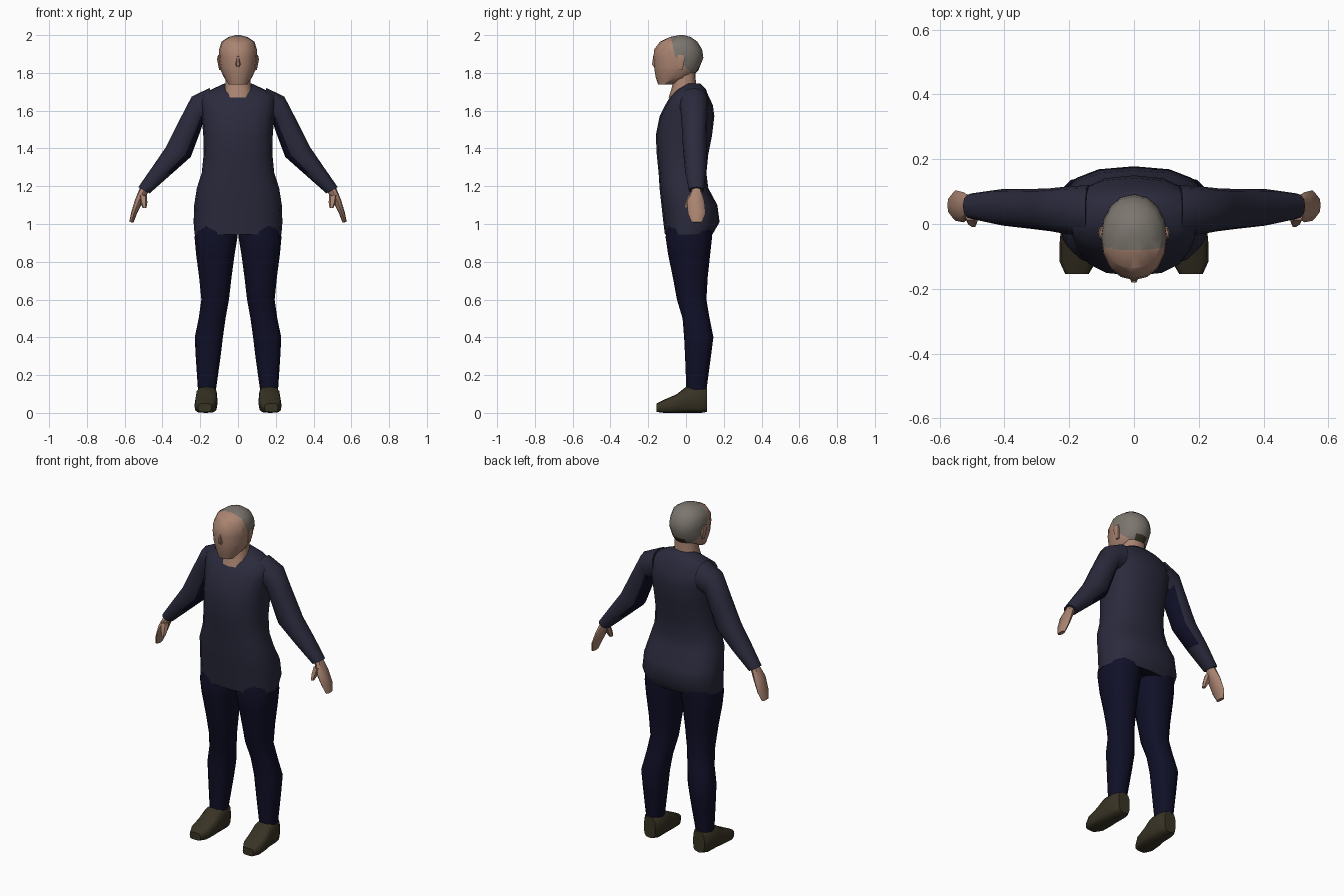
import bpy, bmesh, math
from mathutils import Vector as V


def material(name, rgb):
    m = bpy.data.materials.new(name)
    m.diffuse_color = (*rgb, 1)
    return m


SHIRT = material("dark shirt", (0.023, 0.023, 0.046))
NAVY = material("navy trousers", (0.005, 0.005, 0.021))
SKIN = material("skin", (0.40, 0.23, 0.165))
HAIR = material("grey hair", (0.20, 0.18, 0.155))
OLIVE = material("olive brown", (0.040, 0.033, 0.018))


# Ring builders: each returns (centre, half axis u, half axis v)
def level(z, x0, x1, y0, y1):
    return (V(((x0 + x1) / 2, (y0 + y1) / 2, z)),
            V(((x1 - x0) / 2, 0, 0)), V((0, (y1 - y0) / 2, 0)))


def slanted(outer, inner, y0, y1):
    a, b = V((outer[0], 0, outer[1])), V((inner[0], 0, inner[1]))
    return (a + b) / 2 + V((0, (y0 + y1) / 2, 0)), (a - b) / 2, V((0, (y1 - y0) / 2, 0))


def upright(y, x, half, z0, z1):
    return V((x, y, (z0 + z1) / 2)), V((half, 0, 0)), V((0, 0, (z1 - z0) / 2))


def loft(name, rings, mats, n=12, power=2.3, mirror=False, paint=None, cuts=()):
    """Skin a row of rounded rings, cap both ends, then colour faces by rule."""
    bm = bmesh.new()
    rows = []
    for c, u, v in rings:
        row = []
        for i in range(n):
            t = 2 * math.pi * i / n
            co, si = math.cos(t), math.sin(t)
            co = math.copysign(abs(co) ** (2 / power), co)
            si = math.copysign(abs(si) ** (2 / power), si)
            row.append(bm.verts.new(c + u * co + v * si))
        rows.append(row)
    for a, b in zip(rows, rows[1:]):
        for i in range(n):
            j = (i + 1) % n
            bm.faces.new((a[i], a[j], b[j], b[i]))
    bm.faces.new(rows[0])
    bm.faces.new(rows[-1])
    for point, normal in cuts:
        bmesh.ops.bisect_plane(bm, geom=bm.verts[:] + bm.edges[:] + bm.faces[:],
                               plane_co=point, plane_no=normal)
    bmesh.ops.recalc_face_normals(bm, faces=bm.faces[:])
    bm.normal_update()
    if paint:
        for f in bm.faces:
            f.material_index = paint(f.calc_center_median(), f.normal)
    me = bpy.data.meshes.new(name)
    bm.to_mesh(me)
    bm.free()
    for m in mats:
        me.materials.append(m)
    ob = bpy.data.objects.new(name, me)
    bpy.context.collection.objects.link(ob)
    if mirror:
        ob.modifiers.new("mirror", 'MIRROR').use_mirror_merge = False
    bpy.ops.object.select_all(action='DESELECT')
    ob.select_set(True)
    bpy.context.view_layer.objects.active = ob
    bpy.ops.object.shade_smooth_by_angle(angle=math.radians(50))
    return ob


# Shirt body: height, half width, front y, back y
body = [(0.945, 0.23, -0.112, 0.14), (1.01, 0.235, -0.12, 0.178), (1.10, 0.232, -0.13, 0.166),
        (1.19, 0.218, -0.14, 0.118), (1.27, 0.192, -0.145, 0.108), (1.37, 0.182, -0.155, 0.118),
        (1.47, 0.184, -0.16, 0.138), (1.57, 0.192, -0.14, 0.15), (1.63, 0.20, -0.11, 0.142),
        (1.68, 0.20, -0.08, 0.118), (1.715, 0.135, -0.045, 0.105), (1.745, 0.07, 0.0, 0.075)]
loft("shirt_body", [level(z, -w, w, a, b) for z, w, a, b in body], [SHIRT, NAVY], n=16, power=2.5,
     paint=lambda c, no: int(no.z < -0.9))

# Sleeves, with the darker panel under the arm
PANEL = V((-0.8, 0, -0.6))
sleeve = [slanted((0.15, 1.72), (0.13, 1.55), -0.04, 0.12),
          slanted((0.245, 1.675), (0.182, 1.545), -0.03, 0.115),
          slanted((0.315, 1.54), (0.205, 1.475), -0.022, 0.11),
          slanted((0.383, 1.405), (0.25, 1.355), -0.015, 0.108),
          slanted((0.455, 1.30), (0.355, 1.262), -0.005, 0.108),
          slanted((0.528, 1.195), (0.468, 1.162), 0.015, 0.095)]
loft("sleeves", sleeve, [SHIRT, NAVY], mirror=True,
     paint=lambda c, no: int(no.dot(PANEL) > 0.35 and 1.28 < c.z < 1.56))

# Hands and thumbs
hand = [slanted((0.518, 1.195), (0.475, 1.17), 0.03, 0.08),
        slanted((0.545, 1.13), (0.507, 1.11), 0.005, 0.098),
        slanted((0.566, 1.06), (0.536, 1.052), 0.01, 0.104),
        slanted((0.576, 1.01), (0.553, 1.008), 0.03, 0.085)]
loft("hands", hand, [SKIN], n=8, mirror=True)
thumb = [slanted((0.525, 1.155), (0.482, 1.15), 0.01, 0.05),
         slanted((0.52, 1.12), (0.48, 1.115), -0.004, 0.036),
         slanted((0.505, 1.085), (0.485, 1.085), -0.01, 0.015)]
loft("thumbs", thumb, [SKIN], n=6, mirror=True)

# Trouser legs: height, inner x, outer x, front y, back y
leg = [(0.99, 0.0, 0.222, -0.10, 0.14), (0.93, 0.003, 0.23, -0.108, 0.138),
       (0.84, 0.018, 0.222, -0.095, 0.128), (0.72, 0.034, 0.206, -0.07, 0.115),
       (0.60, 0.048, 0.194, -0.048, 0.108), (0.50, 0.066, 0.208, -0.018, 0.125),
       (0.40, 0.08, 0.229, -0.01, 0.145), (0.30, 0.092, 0.224, -0.005, 0.132),
       (0.12, 0.117, 0.212, 0.002, 0.108)]
loft("trouser_legs", [level(*r) for r in leg], [NAVY], mirror=True)

# Shoes: y, centre x, half width, bottom z, top z
shoe = [(0.112, 0.163, 0.038, 0.005, 0.13), (0.08, 0.164, 0.055, 0.0, 0.14),
        (0.0, 0.166, 0.057, 0.0, 0.138), (-0.05, 0.169, 0.06, 0.0, 0.098),
        (-0.115, 0.173, 0.057, 0.0, 0.07), (-0.155, 0.176, 0.036, 0.005, 0.05)]
loft("shoes", [upright(*r) for r in shoe], [OLIVE], power=3.5, mirror=True)

# Neck, showing above the collar
neck = [(1.67, 0.078, -0.092, 0.06), (1.705, 0.076, -0.08, 0.056),
        (1.75, 0.066, -0.068, 0.052), (1.82, 0.066, -0.06, 0.05)]
loft("neck", [level(z, -w, w, a, b) for z, w, a, b in neck], [SKIN])

# Head: hairline made by two slanted cuts
TOP_LINE = (V((0, -0.055, 1.875)), V((0, 1, 0.22)).normalized())
EAR_LINE = (V((0, -0.035, 1.865)), V((0, 0.75, 0.75)).normalized())
PATCH_LINE = (V((0, 0, 1.83)), V((0, 0, 1)))


def hair_rule(c, no):
    for p, d in (TOP_LINE, EAR_LINE):
        if (c - p).dot(d) < 0:
            return 0
    return 2 if c.z < 1.83 and abs(c.x) < 0.045 and c.y > 0.03 else 1


head = [(1.738, 0.048, -0.148, -0.075), (1.775, 0.074, -0.16, 0.03), (1.815, 0.092, -0.167, 0.066),
        (1.88, 0.102, -0.173, 0.092), (1.925, 0.10, -0.168, 0.085), (1.965, 0.087, -0.138, 0.06),
        (1.99, 0.05, -0.085, 0.025), (2.0, 0.012, -0.035, -0.01)]
loft("head", [level(z, -w, w, a, b) for z, w, a, b in head], [SKIN, HAIR, OLIVE], n=16, power=2.1,
     paint=hair_rule, cuts=(TOP_LINE, EAR_LINE, PATCH_LINE))

# Nose wedge and ears
nose = [level(1.89, -0.006, 0.006, -0.174, -0.16), level(1.845, -0.014, 0.014, -0.182, -0.15),
        level(1.832, -0.01, 0.01, -0.172, -0.15)]
loft("nose", nose, [SKIN], n=6)
ear = [level(1.895, 0.09, 0.106, -0.045, -0.012), level(1.87, 0.09, 0.111, -0.05, -0.005),
       level(1.815, 0.085, 0.10, -0.04, -0.018)]
loft("ears", ear, [SKIN], n=6, mirror=True)
